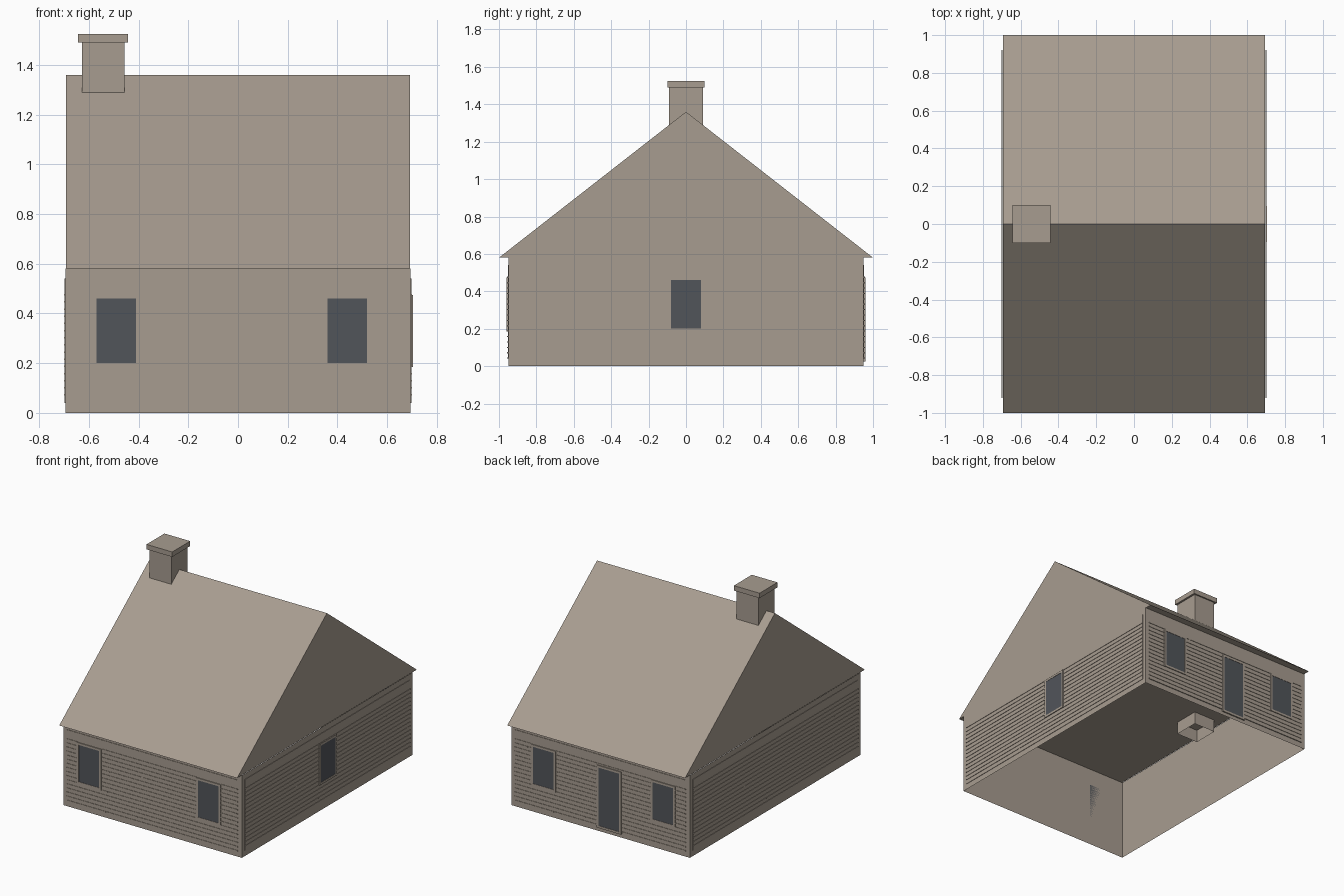
import bpy
import bmesh
from mathutils import Matrix, Vector
from math import pi

cube = bpy.data.objects.get("Cube")
if cube:
    bpy.data.objects.remove(cube, do_unlink=True)


def material(name, rgb):
    m = bpy.data.materials.new(name)
    m.use_nodes = True
    m.diffuse_color = (*rgb, 1)
    m.node_tree.nodes["Principled BSDF"].inputs["Base Color"].default_value = (*rgb, 1)
    return m


TAUPE = material("taupe", (0.39, 0.335, 0.28))
SLATE = material("slate glass", (0.083, 0.09, 0.102))

W, D, H = 0.695, 0.95, 0.58      # wall half width, half depth, height
PANEL = 0.003                    # siding panel thickness


def add_box(bm, lo, hi, open_ends=""):
    lo, hi = Vector(lo), Vector(hi)
    mat = Matrix.Translation((lo + hi) / 2) @ Matrix.Diagonal((*(hi - lo), 1))
    verts = bmesh.ops.create_cube(bm, size=1, matrix=mat)["verts"]
    faces = {f for v in verts for f in v.link_faces}
    drop = [f for f in faces if ("bottom" in open_ends and f.normal.z < -0.5)
            or ("top" in open_ends and f.normal.z > 0.5)]
    bmesh.ops.delete(bm, geom=drop, context="FACES_ONLY")


def finish(bm, name, mat, matrix=None):
    if matrix:
        bm.transform(matrix)
    mesh = bpy.data.meshes.new(name)
    bm.to_mesh(mesh)
    bm.free()
    mesh.materials.append(mat)
    obj = bpy.data.objects.new(name, mesh)
    bpy.context.collection.objects.link(obj)
    return obj


def box(name, mat, lo, hi, open_ends="", matrix=None):
    bm = bmesh.new()
    add_box(bm, lo, hi, open_ends)
    return finish(bm, name, mat, matrix)


# Wall shell, open underneath
box("walls", TAUPE, (-W, -D, 0), (W, D, H), "bottom top")

# Solid gable roof with a flat underside
bm = bmesh.new()
RW = W - 0.002
profile = [bm.verts.new((-RW, y, z)) for y, z in ((-1, H), (1, H), (0, 1.36))]
end = bm.faces.new(profile)
side = bmesh.ops.extrude_face_region(bm, geom=[end])["geom"]
bmesh.ops.translate(bm, vec=(2 * RW, 0, 0),
                    verts=[v for v in side if isinstance(v, bmesh.types.BMVert)])
bmesh.ops.recalc_face_normals(bm, faces=bm.faces)
finish(bm, "roof", TAUPE)

# Chimney, hanging a little below the ceiling
box("chimney_shaft", TAUPE, (-0.627, -0.09, 0.49), (-0.457, 0.09, 1.49), "bottom")
box("chimney_cap", TAUPE, (-0.643, -0.1, 1.49), (-0.443, 0.1, 1.525))


def opening(name, matrix, centre, z0, z1, width=0.19):
    """Frame plate with a slightly proud glass plate."""
    a, b, t = centre - width / 2, centre + width / 2, 0.015
    bm = bmesh.new()
    for lo, hi in (((a, z0), (a + t, z1)), ((b - t, z0), (b, z1)),
                   ((a + t, z1 - t), (b - t, z1)), ((a + t, z0), (b - t, z0 + t))):
        add_box(bm, (lo[0], -0.009, lo[1]), (hi[0], 0, hi[1]))
    finish(bm, name + "_frame", TAUPE, matrix)
    box(name + "_pane", SLATE, (a + t, -0.007, z0 + t), (b - t, 0, z1 - t), "", matrix)


def siding(name, matrix, half, openings, z_start):
    """Thin panel with horizontal strips, each broken by one staggered joint."""
    box(name + "_panel", TAUPE, (-half, -PANEL, 0.04), (half, 0, 0.54), "", matrix)
    bm = bmesh.new()
    joint, z = -0.36, z_start
    while z < 0.48:
        gaps = [(joint - 0.002, joint + 0.002)]
        gaps += [(c - 0.095, c + 0.095) for c, z0, z1 in openings if z0 < z < z1]
        x = -half
        for g0, g1 in sorted(gaps) + [(half, half)]:
            if g0 > x:
                add_box(bm, (x, -PANEL - 0.003, z - 0.003), (g0, 0, z + 0.003))
            x = max(x, g1)
        z += 0.0288
        joint += 0.25
        if joint > half:
            joint -= 2 * half - 0.1
    finish(bm, name + "_strips", TAUPE, matrix)


# Each wall: turn, distance out, panel half width, openings (centre, bottom, top)
window = (0.185, 0.475)
walls = {
    "front": (0, D, 0.667, [(-0.49, *window), (0.44, *window)], 0.043),
    "left": (pi / 2, W, 0.92, [(0, *window)], 0.072),
    "back": (pi, D, 0.667, [(-0.44, *window), (0.07, 0.025, 0.465), (0.49, *window)], 0.043),
    "right": (-pi / 2, W, 0.92, [], 0.072),
}
for name, (turn, out, half, openings, z_start) in walls.items():
    matrix = Matrix.Rotation(turn, 4, "Z") @ Matrix.Translation((0, -out, 0))
    siding(name + "_siding", matrix, half, openings, z_start)
    for i, (centre, z0, z1) in enumerate(openings):
        kind = "door" if z0 < 0.1 else "window"
        opening(f"{name}_{kind}_{i + 1}", matrix, centre, z0, z1)
